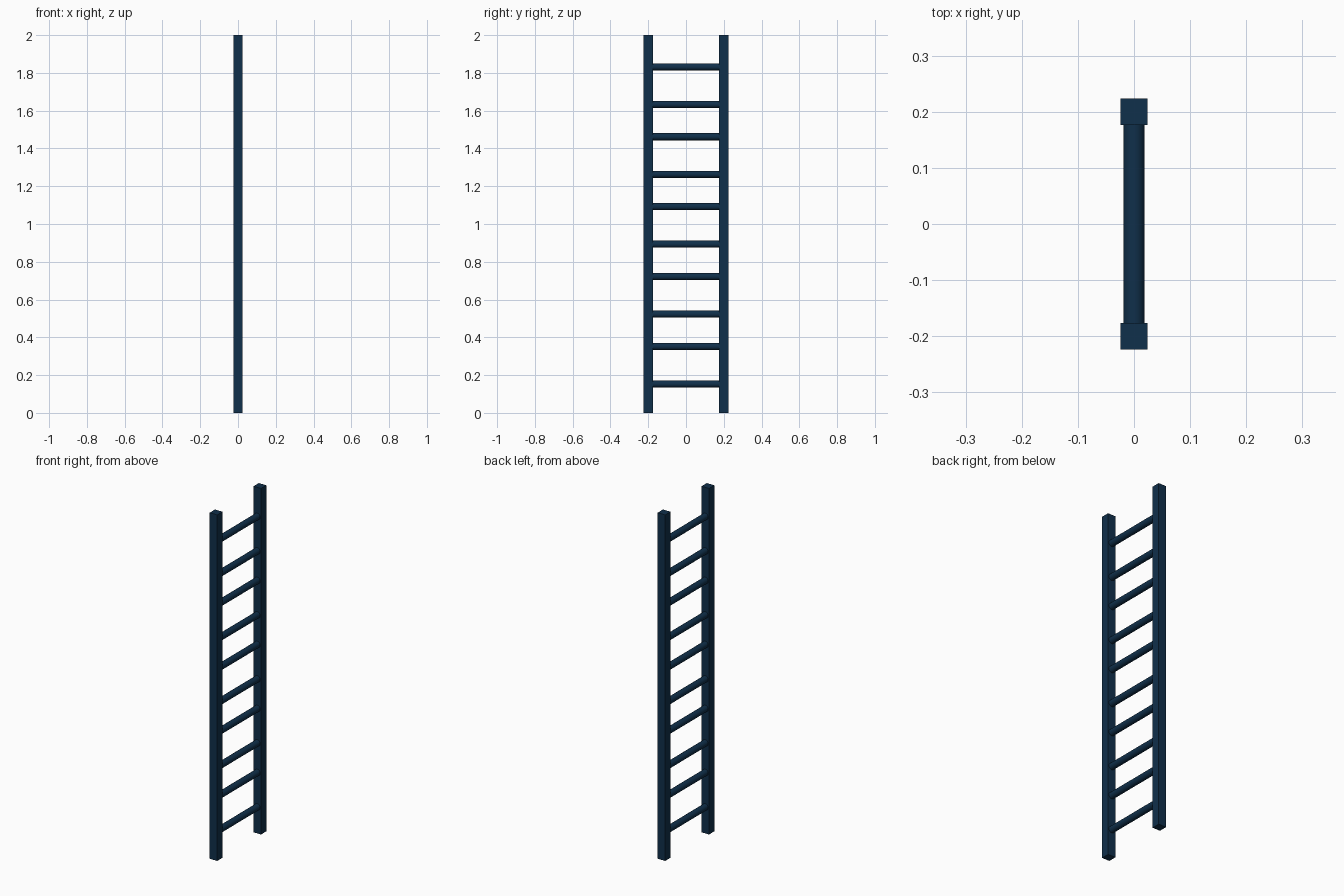
import bpy
import math

if "Cube" in bpy.data.objects:
    bpy.data.objects.remove(bpy.data.objects["Cube"])

# Single dark navy paint
navy = bpy.data.materials.new("dark_navy")
navy.diffuse_color = (0.005, 0.029, 0.069, 1.0)
navy.use_nodes = True
navy.node_tree.nodes["Principled BSDF"].inputs["Base Color"].default_value = navy.diffuse_color

RAIL_Y = 0.2       # rail centre offset
RAIL_W = 0.048     # square rail section
HEIGHT = 2.0
RUNG_R = 0.0187


def add_rail(name, y):
    bpy.ops.mesh.primitive_cube_add(size=1, location=(0, y, HEIGHT / 2))
    ob = bpy.context.object
    ob.name = name
    ob.scale = (RAIL_W, RAIL_W, HEIGHT)
    bpy.ops.object.transform_apply(location=False, rotation=False, scale=True)
    ob.data.materials.append(navy)


def add_rung(name, z):
    length = 2 * RAIL_Y - RAIL_W + 0.004   # ends sit just inside the rails
    bpy.ops.mesh.primitive_cylinder_add(
        vertices=24, radius=RUNG_R, depth=length,
        location=(0, 0, z), rotation=(math.pi / 2, 0, 0))
    ob = bpy.context.object
    ob.name = name
    bpy.ops.object.shade_smooth_by_angle(angle=math.radians(40))
    ob.data.materials.append(navy)


# Two upright rails
add_rail("near_rail", -RAIL_Y)
add_rail("far_rail", RAIL_Y)

# Ten rungs in pairs, with alternating gaps
for i in range(5):
    add_rung(f"rung_{2 * i + 1}", 0.153 + 0.37 * i)
    add_rung(f"rung_{2 * i + 2}", 0.352 + 0.37 * i)
